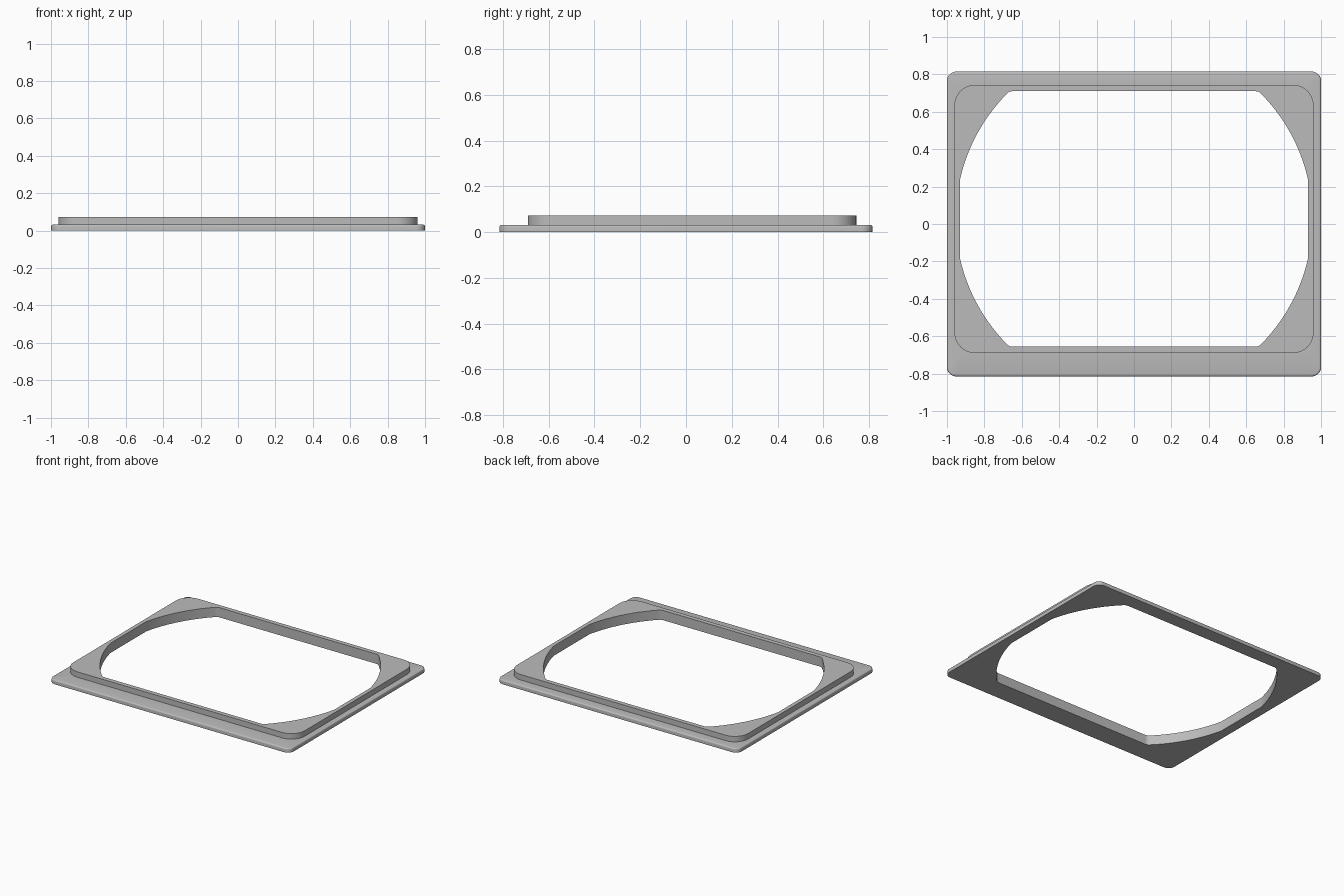
import bpy
import bmesh
from math import sin, cos, pi, asin, sqrt

cube = bpy.data.objects.get("Cube")
if cube:
    bpy.data.objects.remove(cube, do_unlink=True)

grey = bpy.data.materials.new("plain_grey")
grey.use_nodes = True
COLOUR = (0.5, 0.5, 0.5, 1)
grey.diffuse_color = COLOUR
grey.node_tree.nodes["Principled BSDF"].inputs["Base Color"].default_value = COLOUR

CENTRE_Y = 0.027      # the rim and opening sit a little towards the back
PLATE_TOP, RIM_TOP = 0.032, 0.073


def rounded_rectangle(half_x, half_y, radius, centre_y=0, steps=10):
    points = []
    for quarter, (sx, sy) in enumerate([(1, 1), (-1, 1), (-1, -1), (1, -1)]):
        for i in range(steps + 1):
            a = (quarter + i / steps) * pi / 2
            points.append((sx * (half_x - radius) + radius * cos(a),
                           centre_y + sy * (half_y - radius) + radius * sin(a)))
    return points


def opening_outline(half_x, half_y, radius, steps=16):
    """Circle cut flat on four sides, with softened upper and lower corners."""
    start = asin(sqrt(radius ** 2 - half_x ** 2) / radius)
    end = asin((half_y - 0.012) / radius)
    quarter = [(radius * cos(a), radius * sin(a))
               for a in (start + (end - start) * i / steps for i in range(steps + 1))]
    p0, p2 = quarter[-1], (sqrt(radius ** 2 - half_y ** 2) - 0.016, half_y)
    p1 = (sqrt(radius ** 2 - half_y ** 2), half_y)
    for t in (0.25, 0.5, 0.75, 1):
        quarter.append(tuple((1 - t) ** 2 * a + 2 * t * (1 - t) * b + t * t * c
                             for a, b, c in zip(p0, p1, p2)))
    half = quarter + [(-x, y) for x, y in reversed(quarter)]
    return [(x, y + CENTRE_Y) for x, y in half + [(-x, -y) for x, y in half]]


bm = bmesh.new()


def add_loop(points, z):
    verts = [bm.verts.new((x, y, z)) for x, y in points]
    for a, b in zip(verts, verts[1:] + verts[:1]):
        bm.edges.new((a, b))
    return verts


def wall(lower, upper):
    n = len(lower)
    for i in range(n):
        j = (i + 1) % n
        bm.faces.new((lower[i], lower[j], upper[j], upper[i]))


def flat_ring(outer, inner):
    edges = [bm.edges.get((a, b)) for ring in (outer, inner)
             for a, b in zip(ring, ring[1:] + ring[:1])]
    bmesh.ops.triangle_fill(bm, edges=edges, use_beauty=True)


# Base plate edge with a small rounded top
plate = [add_loop(rounded_rectangle(1, 0.815, 0.05), 0)]
ROUND = 0.01
for i in range(5):
    a = i / 4 * pi / 2
    inset = ROUND * (1 - cos(a))
    plate.append(add_loop(rounded_rectangle(1 - inset, 0.815 - inset, 0.05 - inset),
                          PLATE_TOP - ROUND + ROUND * sin(a)))
for lower, upper in zip(plate, plate[1:]):
    wall(lower, upper)

# Raised rim
rim_outline = rounded_rectangle(0.96, 0.717, 0.11, CENTRE_Y)
rim = [add_loop(rim_outline, z) for z in (PLATE_TOP, RIM_TOP)]
wall(*rim)

# Opening through both
hole_outline = opening_outline(0.93, 0.683, 0.954)
hole = [add_loop(hole_outline, z) for z in (0, RIM_TOP)]
wall(*hole)

# Flat faces: underside, plate ledge, rim top
flat_ring(plate[0], hole[0])
flat_ring(plate[-1], rim[0])
flat_ring(rim[1], hole[1])
bmesh.ops.recalc_face_normals(bm, faces=bm.faces)

mesh = bpy.data.meshes.new("stepped_frame")
bm.to_mesh(mesh)
bm.free()
mesh.materials.append(grey)
frame = bpy.data.objects.new("stepped_frame", mesh)
bpy.context.collection.objects.link(frame)
bpy.ops.object.select_all(action="DESELECT")
frame.select_set(True)
bpy.context.view_layer.objects.active = frame
bpy.ops.object.shade_smooth_by_angle(angle=pi / 6)
